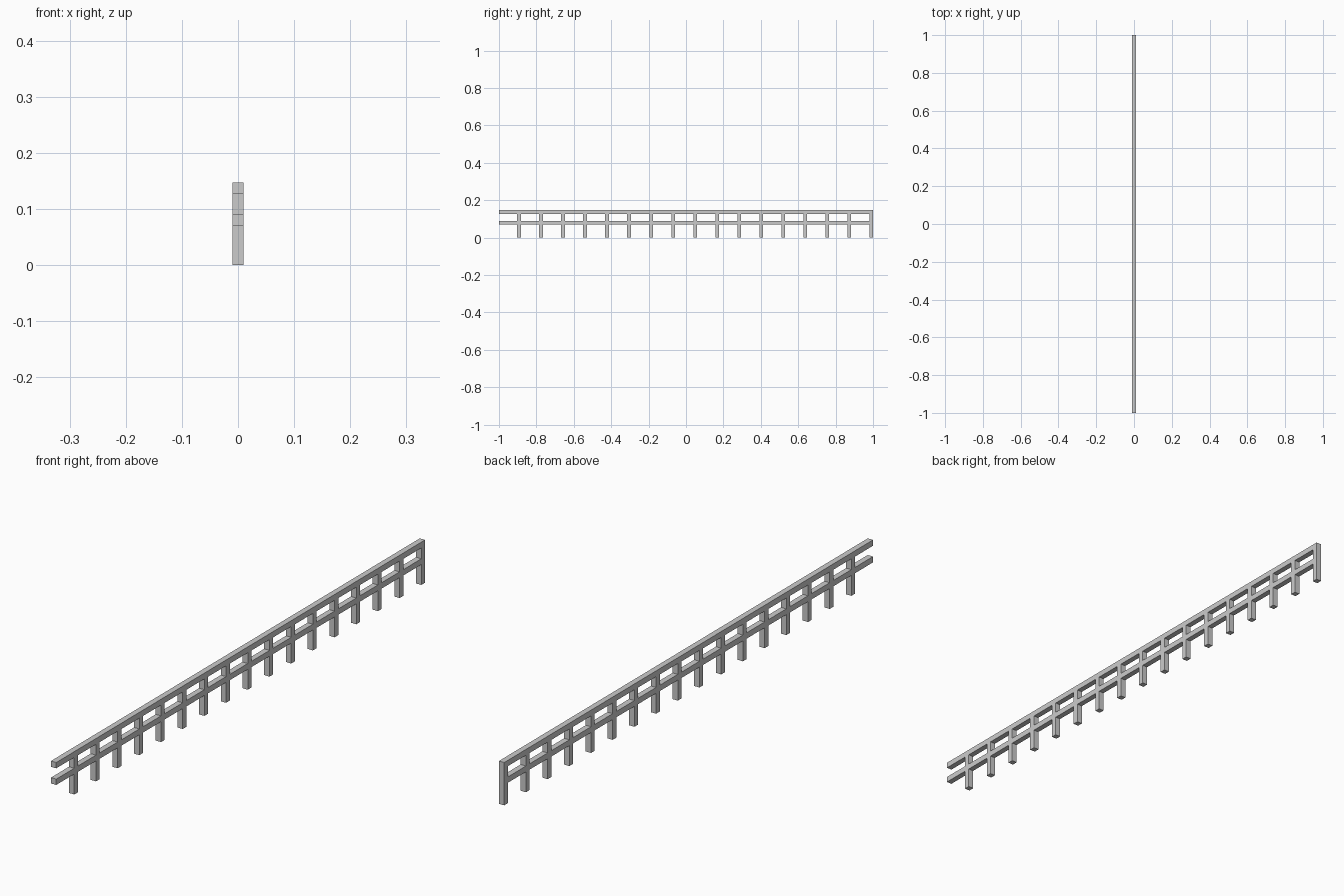
import bpy

if "Cube" in bpy.data.objects:
    bpy.data.objects.remove(bpy.data.objects["Cube"])

WIDTH = 0.02
HEIGHT = 0.147
POSTS = 17
SPACING = 2 / POSTS


def box(name, y0, y1, z0, z1):
    bpy.ops.mesh.primitive_cube_add(size=1, location=(0, (y0 + y1) / 2, (z0 + z1) / 2))
    ob = bpy.context.object
    ob.name = name
    ob.scale = (WIDTH, y1 - y0, z1 - z0)
    bpy.ops.object.transform_apply(location=False, rotation=False, scale=True)
    return ob


# Two long rails, open at the front end and closed by a post at the back
box("top_rail", -1, 1, HEIGHT - WIDTH, HEIGHT)
box("lower_rail", -1, 1, 0.07, 0.09)

# Evenly spaced posts, the last one flush with the back end
for i in range(POSTS):
    back = 1 - i * SPACING
    box(f"post_{i + 1}", back - WIDTH, back, 0, HEIGHT)
